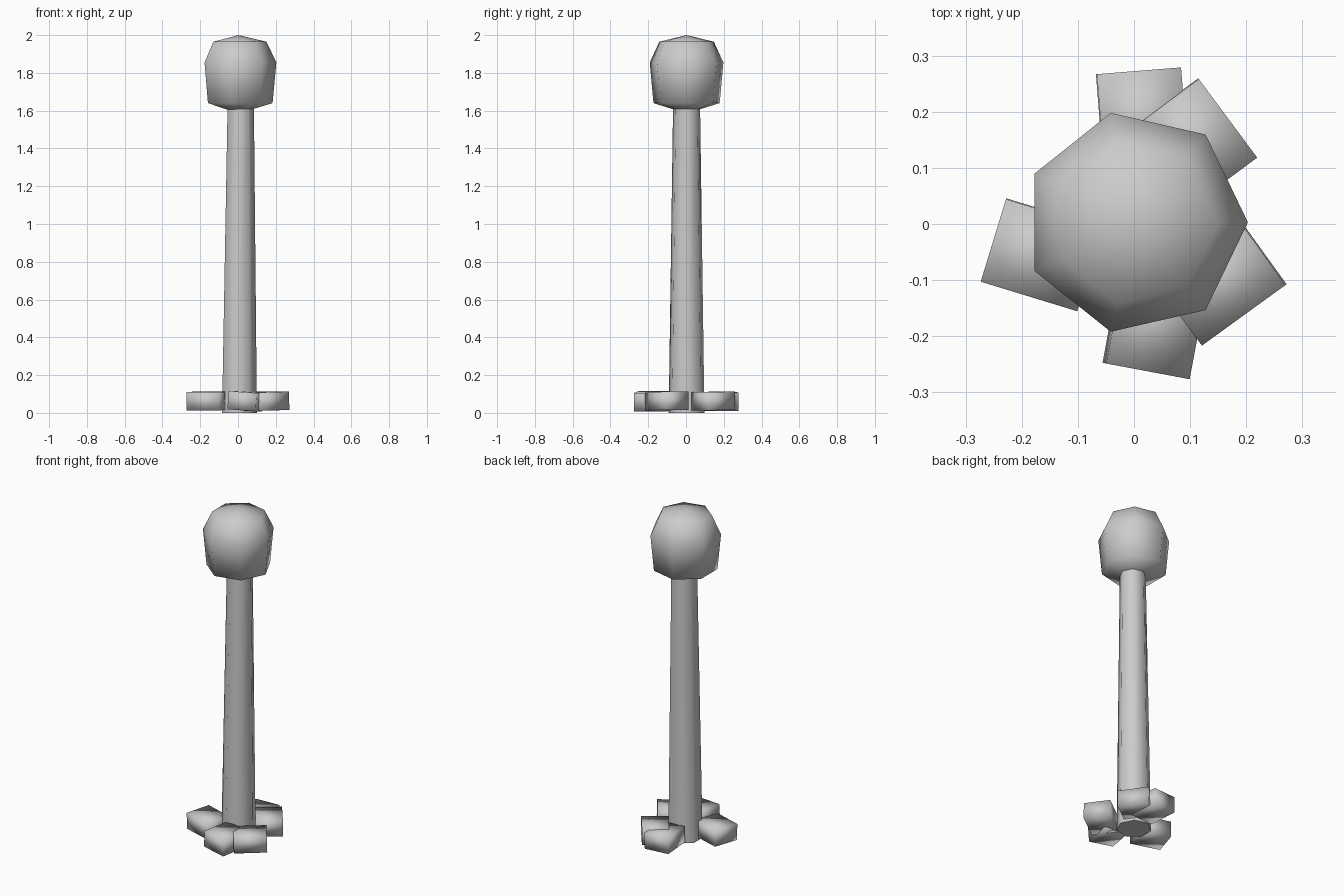
import bpy
import bmesh
from math import atan2, cos, pi, radians, sin
from mathutils import Euler, Vector

cube = bpy.data.objects.get("Cube")
if cube:
    bpy.data.objects.remove(cube, do_unlink=True)

SIDES = 7

grey = bpy.data.materials.new("plain grey")
grey.use_nodes = True
grey.diffuse_color = (0.6, 0.6, 0.6, 1)
shader = grey.node_tree.nodes["Principled BSDF"]
shader.inputs["Base Color"].default_value = grey.diffuse_color
shader.inputs["Roughness"].default_value = 0.8


def finish(name, bm):
    """Turn a bmesh into a smooth grey object."""
    bmesh.ops.recalc_face_normals(bm, faces=bm.faces[:])
    mesh = bpy.data.meshes.new(name)
    for face in bm.faces:
        face.smooth = len(face.verts) <= 4
    bm.to_mesh(mesh)
    bm.free()
    mesh.materials.append(grey)
    obj = bpy.data.objects.new(name, mesh)
    bpy.context.collection.objects.link(obj)
    return obj


def lathe(name, profile):
    """Stack seven-sided rings of (radius, z, x centre); radius 0 is a tip."""
    bm = bmesh.new()
    rings = []
    for radius, z, x in profile:
        count = SIDES if radius else 1
        rings.append([bm.verts.new((x + radius * cos(2 * pi * i / SIDES),
                                    0.003 + radius * sin(2 * pi * i / SIDES), z))
                      for i in range(count)])
    for low, high in zip(rings, rings[1:]):
        for i in range(SIDES):
            j = (i + 1) % SIDES
            corners = [low[i % len(low)], low[j % len(low)],
                       high[j % len(high)], high[i % len(high)]]
            bm.faces.new(list(dict.fromkeys(corners)))
    for end in (rings[0], rings[-1]):
        if len(end) > 1:
            bm.faces.new(end)
    return finish(name, bm)


def block(name, start, end, depth, height, roll):
    """Box whose outer edge runs from start to end, reaching inwards by depth."""
    a, b = Vector(start), Vector(end)
    edge = b - a
    middle = (a + b) / 2
    inward = Vector((-edge.y, edge.x)).normalized()
    if inward.dot(middle) > 0:
        inward = -inward
    centre = middle + inward * depth / 2
    bm = bmesh.new()
    bmesh.ops.create_cube(bm, size=1)
    bmesh.ops.scale(bm, vec=(edge.length, depth, 0.097), verts=bm.verts)
    turn = Euler((0, radians(roll), atan2(edge.y, edge.x))).to_matrix()
    bmesh.ops.rotate(bm, matrix=turn, verts=bm.verts)
    bmesh.ops.translate(bm, vec=(centre.x, centre.y, height), verts=bm.verts)
    return finish(name, bm)


# Tapered, slightly leaning trunk
lathe("trunk", [(0.097, 0.0, 0.003), (0.073, 1.65, 0.011)])

# Rounded crown
lathe("crown", [(0, 1.585, 0.003), (0.18, 1.64, 0.003), (0.2, 1.855, 0.003),
                (0.148, 1.965, 0.003), (0, 2.0, 0.003)])

# Loose blocks around the foot
block("back_block", (-0.067, 0.267), (0.083, 0.279), 0.18, 0.06, 1)
block("back_left_block", (0.115, 0.259), (0.219, 0.119), 0.15, 0.063, 1)
block("front_left_block", (0.271, -0.108), (0.122, -0.216), 0.15, 0.062, 1.5)
block("front_block", (-0.053, -0.248), (0.096, -0.276), 0.18, 0.062, 4)
block("right_block", (-0.228, 0.045), (-0.273, -0.102), 0.18, 0.063, 1)
